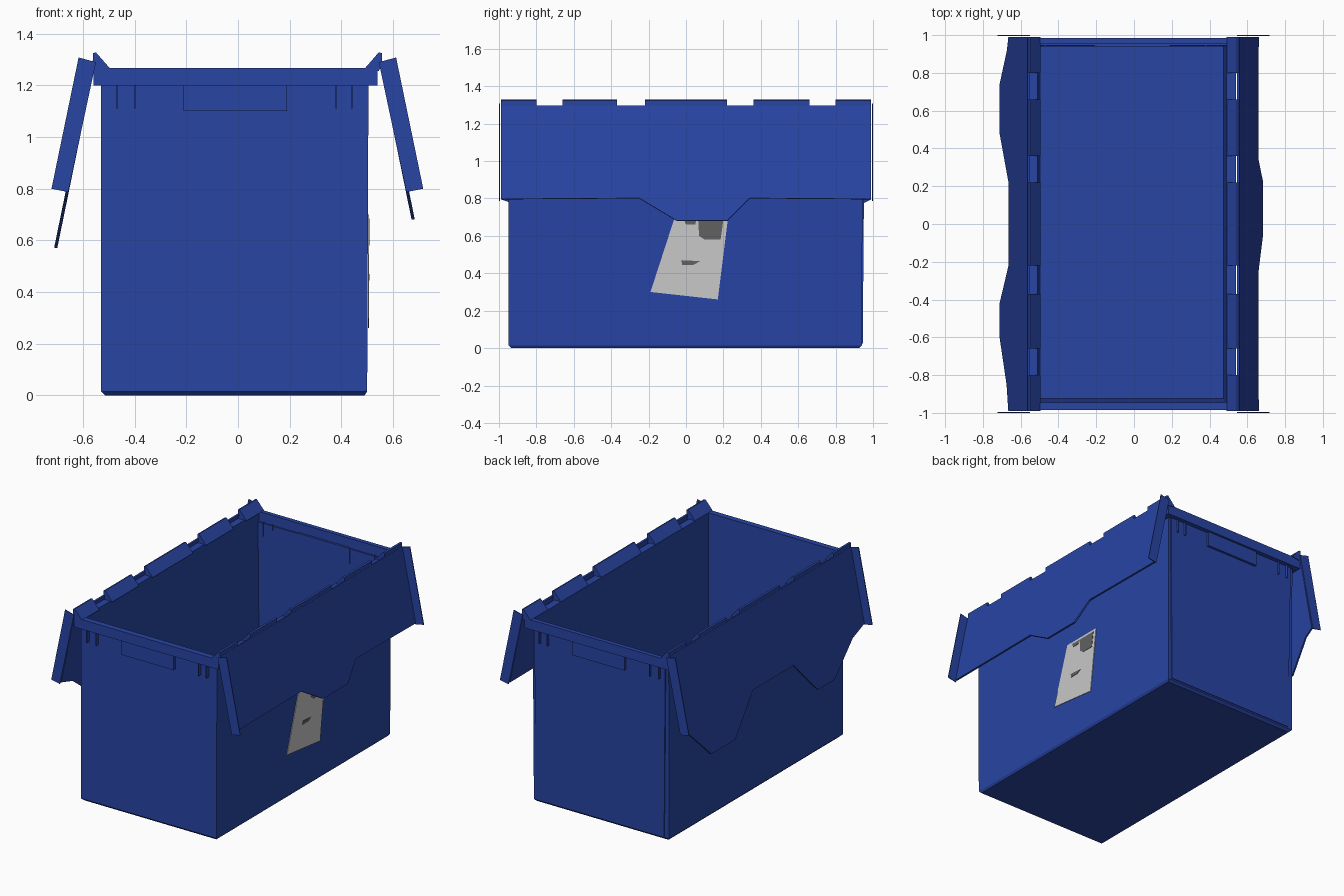
import bpy, bmesh, math
from mathutils import Vector

if "Cube" in bpy.data.objects:
    bpy.data.objects.remove(bpy.data.objects["Cube"])


def material(name, rgb):
    m = bpy.data.materials.new(name)
    m.diffuse_color = (*rgb, 1)
    m.use_nodes = True
    m.node_tree.nodes["Principled BSDF"].inputs["Base Color"].default_value = m.diffuse_color
    return m


BLUE = material("blue plastic", (0.021, 0.058, 0.37))
PALE = material("pale grey label", (0.58, 0.58, 0.58))
GREY = material("dark grey mark", (0.12, 0.12, 0.12))


def finish(name, bm, mat):
    bmesh.ops.recalc_face_normals(bm, faces=bm.faces)
    me = bpy.data.meshes.new(name)
    bm.to_mesh(me)
    bm.free()
    me.materials.append(mat)
    ob = bpy.data.objects.new(name, me)
    bpy.context.collection.objects.link(ob)
    return ob


def box(name, x, y, z, mat=BLUE):
    bm = bmesh.new()
    bmesh.ops.create_cube(bm, size=1)
    for v in bm.verts:
        v.co = [r[0] if c < 0 else r[1] for c, r in zip(v.co, (x, y, z))]
    return finish(name, bm, mat)


def slab(name, points, offset, mat=BLUE):
    """Extrude a flat polygon by an offset vector."""
    bm = bmesh.new()
    f = bm.faces.new([bm.verts.new(p) for p in points])
    r = bmesh.ops.extrude_face_region(bm, geom=[f], use_keep_orig=True)
    for v in r["geom"]:
        if isinstance(v, bmesh.types.BMVert):
            v.co += Vector(offset)
    return finish(name, bm, mat)


def ring(x, y, z):
    return [(x[0], y[0], z), (x[1], y[0], z), (x[1], y[1], z), (x[0], y[1], z)]


# Open tote: one skin running from the underside, up the wall,
# round the flared rim and down inside to the floor
bm = bmesh.new()
levels = [
    ((-0.515, 0.49), (-0.935, 0.925), 0.0),
    ((-0.53, 0.50), (-0.95, 0.94), 0.015),
    ((-0.53, 0.505), (-0.95, 0.945), 1.20),
    ((-0.56, 0.54), (-0.985, 0.985), 1.20),
    ((-0.56, 0.54), (-0.985, 0.985), 1.267),
    ((-0.51, 0.49), (-0.945, 0.955), 1.267),
    ((-0.495, 0.475), (-0.925, 0.945), 0.025),
]
rings = [[bm.verts.new(p) for p in ring(*l)] for l in levels]
for a, b in zip(rings, rings[1:]):
    for i in range(4):
        j = (i + 1) % 4
        bm.faces.new((a[i], a[j], b[j], b[i]))
bm.faces.new(rings[0])
bm.faces.new(rings[-1])
finish("tote_body", bm, BLUE)

# Handle grips and short ribs under the rim at both ends
for end, y in (("front", (-0.975, -0.945)), ("back", (0.94, 0.97))):
    box(end + "_handle", (-0.21, 0.19), y, (1.10, 1.205))
    for i, x in enumerate((-0.47, -0.40, 0.38, 0.44)):
        box(f"{end}_rib_{i}", (x - 0.003, x + 0.003), y, (1.11, 1.205))

# Lids folded down outside the walls, with interlocking lower edges
RIGHT_EDGE = [(-0.99, 0.795), (-0.25, 0.80), (-0.05, 0.68), (0.22, 0.68),
              (0.34, 0.80), (0.99, 0.795)]
LEFT_EDGE = [(-0.99, 0.795), (-0.85, 0.75), (-0.60, 0.57), (-0.42, 0.57), (-0.22, 0.80),
             (0.22, 0.80), (0.48, 0.57), (0.74, 0.57), (0.92, 0.76), (0.99, 0.795)]
TABS = [(-0.99, -0.80), (-0.66, -0.37), (-0.22, 0.22), (0.36, 0.66), (0.80, 0.99)]


def slope_x(z, top):
    return top + (1.30 - z) * 0.205


for side, s, top, edge in (("right", 1, 0.545, RIGHT_EDGE), ("left", -1, 0.55, LEFT_EDGE)):
    outline = [(0.99, 1.295), (-0.99, 1.295)] + edge
    slab(side + "_lid", [(s * slope_x(z, top), y, z) for y, z in outline], (s * 0.012, 0, 0.002))
    # thin lips on the lid ends
    lip = [(top, 1.29), (top + 0.067, 1.308), (top + 0.172, 0.80), (top + 0.107, 0.787)]
    for end, y in (("front", -1.0), ("back", 0.994)):
        slab(f"{side}_lid_{end}_lip", [(s * x, y, z) for x, z in lip], (0, 0.006, 0))
    # sloping hinge tabs rising off the rim
    for i, (y0, y1) in enumerate(TABS):
        prof = [(top - 0.055, 1.265), (top, 1.328), (top + 0.012, 1.325), (top + 0.012, 1.28),
                (top, 1.255)]
        slab(f"{side}_hinge_tab_{i}", [(s * x, y0, z) for x, z in prof], (0, y1 - y0, 0))

# Skewed paper label and its marks on the right wall
X = 0.503
slab("label", [(X, y, z) for y, z in
               ((-0.19, 0.30), (0.17, 0.26), (0.225, 0.70), (-0.06, 0.70))], (0.004, 0, 0))
bpy.data.objects["label"].data.materials[0] = PALE
slab("label_mark_large", [(X + 0.004, y, z) for y, z in
     ((0.07, 0.60), (0.10, 0.58), (0.185, 0.58), (0.20, 0.685), (0.065, 0.685))],
     (0.002, 0, 0), GREY)
slab("label_mark_small", [(X + 0.004, y, z) for y, z in
     ((-0.02, 0.445), (0.04, 0.445), (0.075, 0.465), (-0.025, 0.47))], (0.002, 0, 0), GREY)
slab("label_mark_top", [(X + 0.004, y, z) for y, z in
     ((0.0, 0.66), (0.05, 0.66), (0.055, 0.685), (-0.01, 0.685))], (0.002, 0, 0), GREY)
